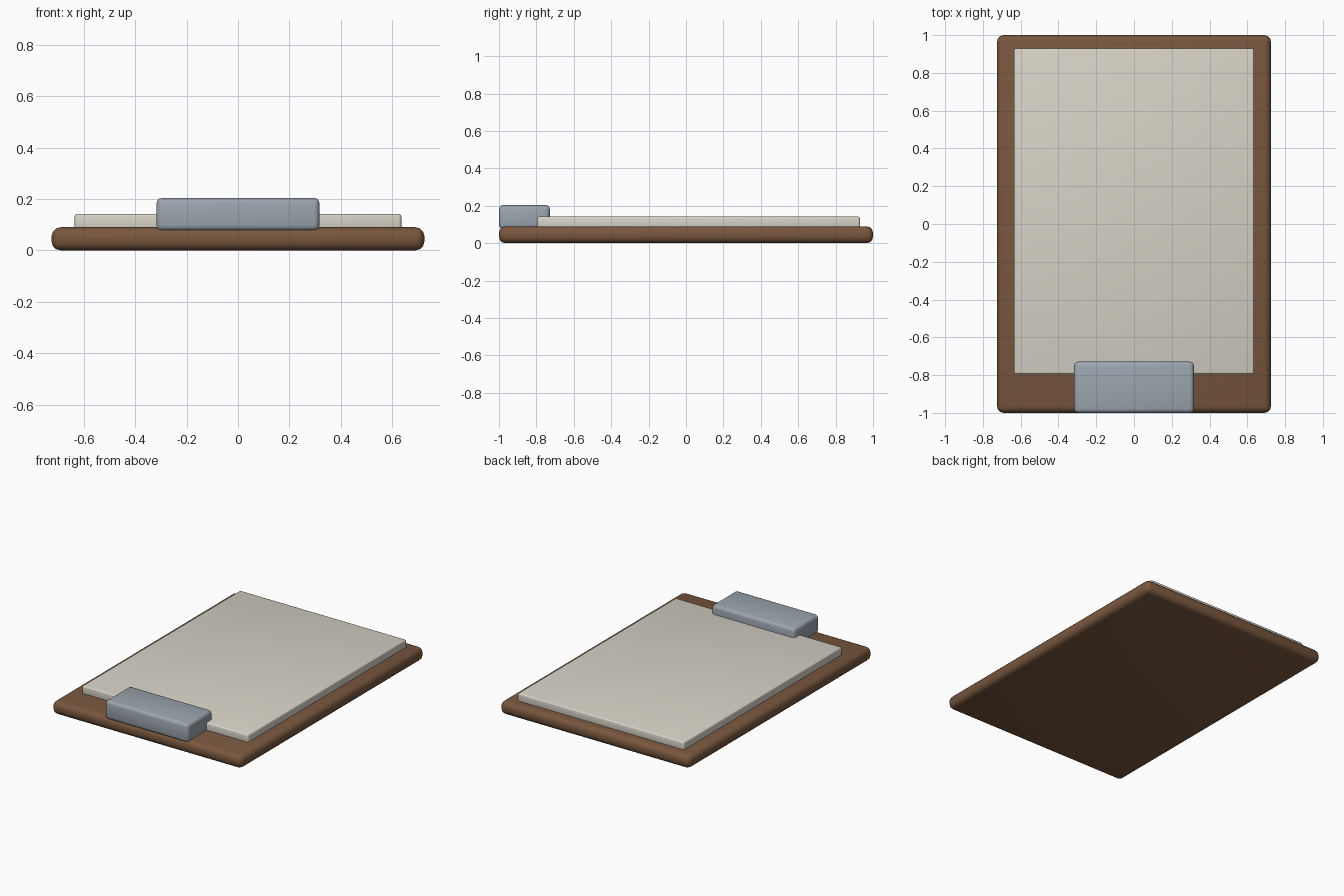
import bpy

cube = bpy.data.objects.get("Cube")
if cube:
    bpy.data.objects.remove(cube, do_unlink=True)


def make_material(name, rgb, metallic=0.0):
    mat = bpy.data.materials.new(name)
    mat.use_nodes = True
    color = (*rgb, 1.0)
    mat.diffuse_color = color
    bsdf = next(n for n in mat.node_tree.nodes if n.type == "BSDF_PRINCIPLED")
    bsdf.inputs["Base Color"].default_value = color
    bsdf.inputs["Roughness"].default_value = 0.6
    return mat


def rounded_box(name, low, high, radius, mat):
    """Box between two corners with softly rounded edges."""
    center = [(a + b) / 2 for a, b in zip(low, high)]
    size = [b - a for a, b in zip(low, high)]
    bpy.ops.mesh.primitive_cube_add(size=1, location=center)
    obj = bpy.context.object
    obj.name = name
    obj.scale = size
    bpy.ops.object.transform_apply(location=False, rotation=False, scale=True)
    obj.data.materials.append(mat)
    bevel = obj.modifiers.new("rounded_edges", "BEVEL")
    bevel.width = radius
    bevel.segments = 3
    bevel.limit_method = "NONE"
    bpy.ops.object.modifier_apply(modifier=bevel.name)
    bpy.ops.object.shade_smooth_by_angle()
    return obj


wood = make_material("brown wood", (0.19, 0.095, 0.048))
paper = make_material("off white paper", (0.68, 0.65, 0.57))
metal = make_material("grey blue metal", (0.33, 0.38, 0.43))

# Backing board
rounded_box("board", (-0.725, -1.0, 0.0), (0.725, 1.0, 0.09), 0.035, wood)
# Stack of paper resting on the board
rounded_box("paper_stack", (-0.635, -0.795, 0.08), (0.635, 0.93, 0.142), 0.01, paper)
# Clip holding the paper at the front edge
rounded_box("clip", (-0.317, -1.0, 0.076), (0.317, -0.728, 0.204), 0.022, metal)
